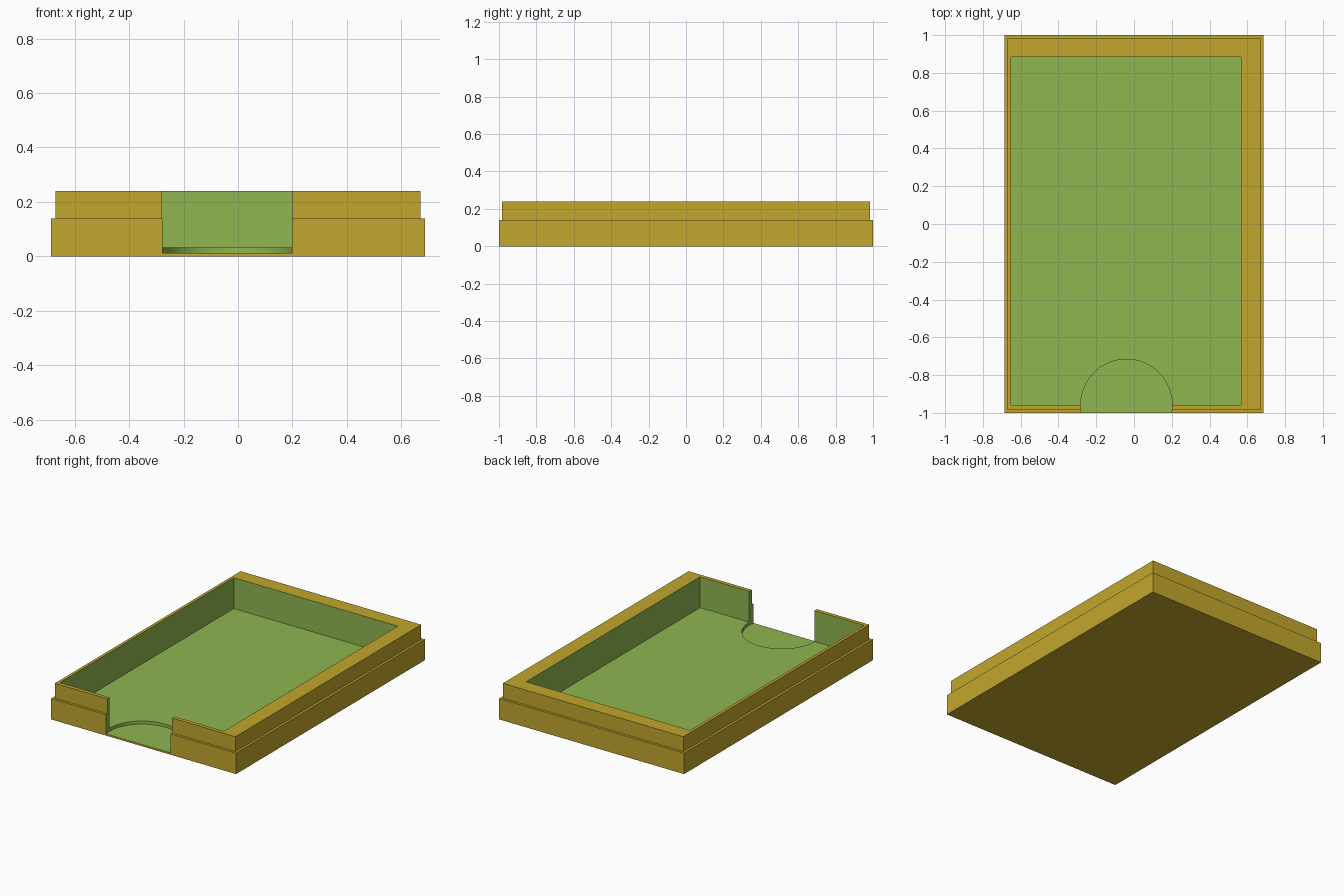
import bpy
import bmesh
from mathutils import Matrix, Vector

if "Cube" in bpy.data.objects:
    bpy.data.objects.remove(bpy.data.objects["Cube"], do_unlink=True)


def make_material(name, rgb):
    mat = bpy.data.materials.new(name)
    mat.use_nodes = True
    color = (*rgb, 1.0)
    mat.diffuse_color = color
    mat.node_tree.nodes["Principled BSDF"].inputs["Base Color"].default_value = color
    return mat


MATERIALS = [make_material("mustard yellow", (0.54, 0.39, 0.026)),
             make_material("leaf green", (0.275, 0.468, 0.08))]
YELLOW, GREEN = 0, 1


def add_object(name, bm, slot):
    for face in bm.faces:
        face.material_index = slot
    mesh = bpy.data.meshes.new(name)
    bm.to_mesh(mesh)
    bm.free()
    for mat in MATERIALS:
        mesh.materials.append(mat)
    obj = bpy.data.objects.new(name, mesh)
    bpy.context.collection.objects.link(obj)
    return obj


def box(low, high):
    low, high = Vector(low), Vector(high)
    bm = bmesh.new()
    bmesh.ops.create_cube(bm, size=1, matrix=Matrix.Translation((low + high) / 2)
                          @ Matrix.Diagonal((*(high - low), 1)))
    return bm


def carve(target, cutter):
    cutter.hide_render = True
    mod = target.modifiers.new(cutter.name, "BOOLEAN")
    mod.operation = "DIFFERENCE"
    mod.solver = "EXACT"
    mod.object = cutter
    bpy.context.view_layer.objects.active = target
    bpy.ops.object.modifier_apply(modifier=mod.name)
    bpy.data.objects.remove(cutter, do_unlink=True)


# Stepped tray body: wide base with a narrower lip raised from its top
bm = box((-0.686, -1, 0), (0.686, 1, 0.14))
top = max(bm.faces, key=lambda f: f.calc_center_median().z)
bmesh.ops.inset_region(bm, faces=[top], thickness=0.023)
raised = bmesh.ops.extrude_face_region(bm, geom=[top])["geom"]
bmesh.ops.translate(bm, vec=(0, 0, 0.1),
                    verts=[v for v in raised if isinstance(v, bmesh.types.BMVert)])
if top.is_valid:
    bmesh.ops.delete(bm, geom=[top], context="FACES_ONLY")
bmesh.ops.recalc_face_normals(bm, faces=bm.faces)
tray = add_object("tray", bm, YELLOW)

# Off-centre rectangular pocket
carve(tray, add_object("pocket_cutter",
                       box((-0.65, -0.958, 0.033), (0.566, 0.884, 0.5)), GREEN))

# Round thumb notch through the front wall, slightly deeper than the pocket
bm = bmesh.new()
bmesh.ops.create_cone(bm, cap_ends=True, segments=96, radius1=0.242, radius2=0.242,
                      depth=0.5, matrix=Matrix.Translation((-0.04, -0.958, 0.262)))
carve(tray, add_object("thumb_notch_cutter", bm, GREEN))

bpy.ops.object.select_all(action="DESELECT")
tray.select_set(True)
bpy.context.view_layer.objects.active = tray
bpy.ops.object.shade_smooth_by_angle(angle=0.5)
